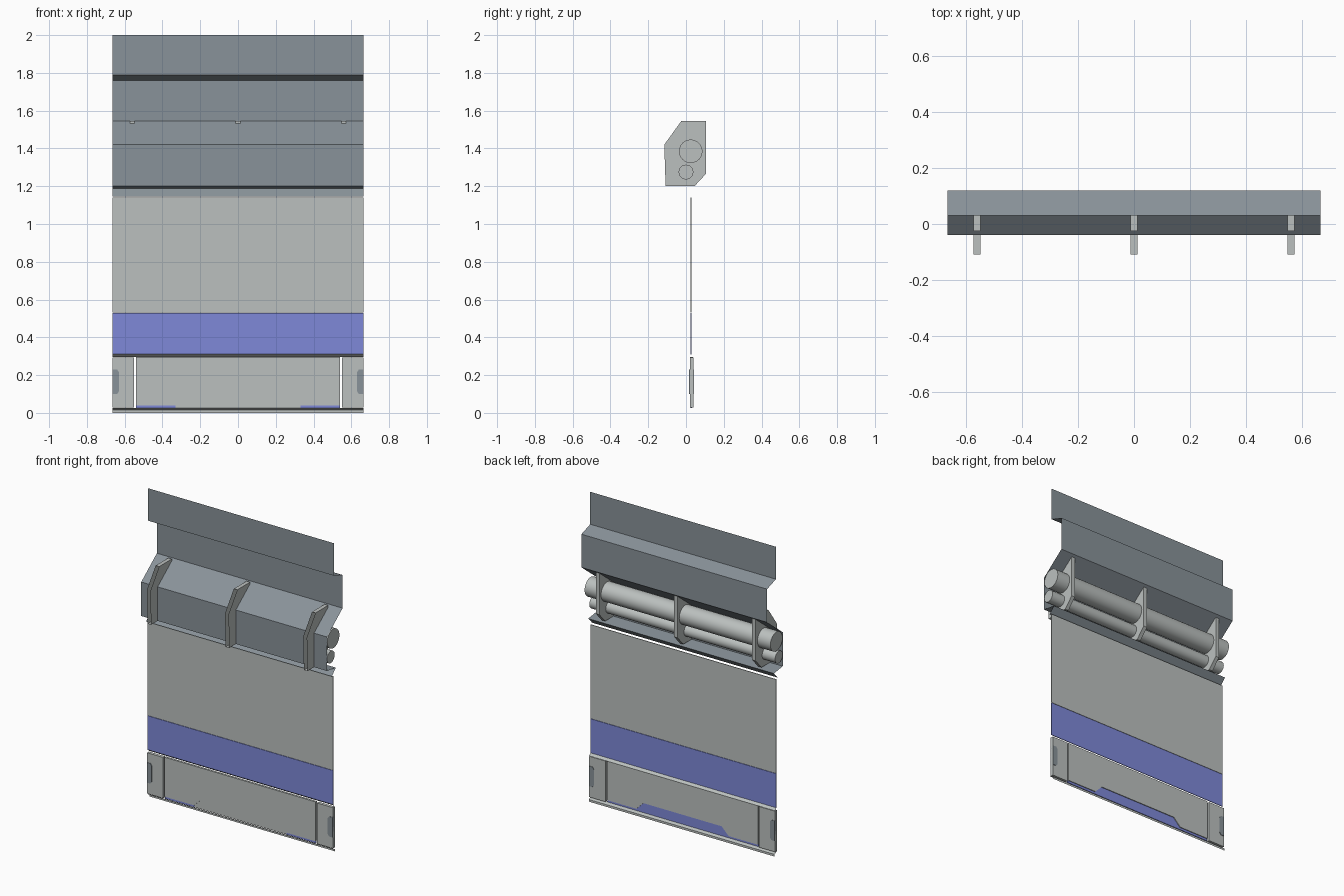
import bpy, bmesh, math
from mathutils import Matrix

cube = bpy.data.objects.get("Cube")
if cube:
    bpy.data.objects.remove(cube, do_unlink=True)

HALF = 0.665  # half of the full width


def material(name, rgb):
    m = bpy.data.materials.new(name)
    m.use_nodes = True
    colour = (*rgb, 1)
    m.diffuse_color = colour
    m.node_tree.nodes["Principled BSDF"].inputs["Base Color"].default_value = colour
    return m


LIGHT = material("light_grey", (0.50, 0.53, 0.52))
SLATE = material("slate_grey", (0.25, 0.29, 0.32))
BLUE = material("blue", (0.21, 0.25, 0.69))


def finish(name, bm, mat):
    mesh = bpy.data.meshes.new(name)
    bm.to_mesh(mesh)
    bm.free()
    mesh.materials.append(mat)
    obj = bpy.data.objects.new(name, mesh)
    bpy.context.collection.objects.link(obj)
    return obj


def folded_sheet(name, profile, mat):
    """Open (y, z) profile stretched across the full width."""
    bm = bmesh.new()
    rows = [[bm.verts.new((x, y, z)) for x in (-HALF, HALF)] for y, z in profile]
    for (a, b), (c, d) in zip(rows, rows[1:]):
        bm.faces.new((a, c, d, b))
    return finish(name, bm, mat)


def plate(name, outline, y0, y1, mat):
    """(x, z) outline given thickness from y0 to y1."""
    bm = bmesh.new()
    face = bm.faces.new([bm.verts.new((x, y0, z)) for x, z in outline])
    ext = bmesh.ops.extrude_face_region(bm, geom=[face], use_keep_orig=True)
    for v in ext["geom"]:
        if isinstance(v, bmesh.types.BMVert):
            v.co.y = y1
    bmesh.ops.recalc_face_normals(bm, faces=bm.faces)
    return finish(name, bm, mat)


def rect(x0, x1, z0, z1):
    return [(x0, z0), (x1, z0), (x1, z1), (x0, z1)]


def roller(name, y, z, radius):
    bm = bmesh.new()
    bmesh.ops.create_cone(bm, cap_ends=True, segments=32, radius1=radius,
                          radius2=radius, depth=2 * HALF,
                          matrix=Matrix.Translation((0, y, z))
                          @ Matrix.Rotation(math.pi / 2, 4, "Y"))
    for f in bm.faces:
        f.smooth = len(f.verts) == 4
    return finish(name, bm, LIGHT)


def bracket(name, x):
    """Hollow rib, open along its sloped and front edges."""
    profile = [(-0.115, 1.42), (-0.108, 1.2), (0.045, 1.2),
               (0.105, 1.265), (0.105, 1.545), (-0.025, 1.545)]
    bm = bmesh.new()
    left, right = [[bm.verts.new((x + s * 0.0125, y, z)) for y, z in profile]
                   for s in (-1, 1)]
    bm.faces.new(left)
    bm.faces.new(right[::-1])
    for i in range(1, 5):
        bm.faces.new((left[i], left[i + 1], right[i + 1], right[i]))
    bmesh.ops.recalc_face_normals(bm, faces=bm.faces)
    return finish(name, bm, LIGHT)


# Folded cover, from the top flange down to the lower lip
folded_sheet("folded_cover", [(0.03, 2.0), (0.03, 1.79), (0.12, 1.76), (0.12, 1.545),
                              (-0.04, 1.42), (-0.04, 1.2), (0.05, 1.187),
                              (0.01, 1.145)], SLATE)

# Rollers and their ribs
roller("upper_roller", 0.025, 1.385, 0.062)
roller("lower_roller", 0.0, 1.275, 0.039)
for label, x in (("right", -0.56), ("middle", 0), ("left", 0.56)):
    bracket(label + "_bracket", x)

# Hanging curtain and its blue band
plate("curtain", rect(-HALF, HALF, 0.532, 1.14), 0.024, 0.028, LIGHT)
plate("curtain_band", rect(-HALF, HALF, 0.31, 0.53), 0.024, 0.028, BLUE)

# Rails above and below the end bar
folded_sheet("upper_rail", [(0.022, 0.312), (0.042, 0.296)], LIGHT)
folded_sheet("lower_rail", [(0.018, 0.026), (0.044, 0.014), (0.044, 0.0)], LIGHT)

# Central panel with a raised trapezoid opening along its lower edge
arch = [(-0.33, 0.04), (-0.28, 0.09), (0.28, 0.09), (0.33, 0.04)]
plate("centre_panel", [(-0.54, 0.04)] + arch
      + [(0.54, 0.04), (0.54, 0.295), (-0.54, 0.295)], 0.022, 0.036, LIGHT)
flap = [(-0.33, 0.026)] + arch + [(0.33, 0.026)]
plate("flap_front", flap, 0.027, 0.029, LIGHT)
plate("flap_back", flap, 0.029, 0.031, BLUE)

# Paired ends: blue strip, block and grip
for label, s in (("right", -1), ("left", 1)):
    plate(label + "_strip", rect(s * 0.33, s * 0.54, 0.026, 0.04), 0.025, 0.031, BLUE)
    plate(label + "_end_block", rect(s * 0.55, s * HALF, 0.028, 0.292), 0.02, 0.04, LIGHT)
    grip = [(HALF, 0.1), (0.64, 0.1), (0.63, 0.115), (0.63, 0.215),
            (0.64, 0.23), (HALF, 0.23)]
    plate(label + "_grip", [(s * x, z) for x, z in grip], 0.017, 0.043, SLATE)
